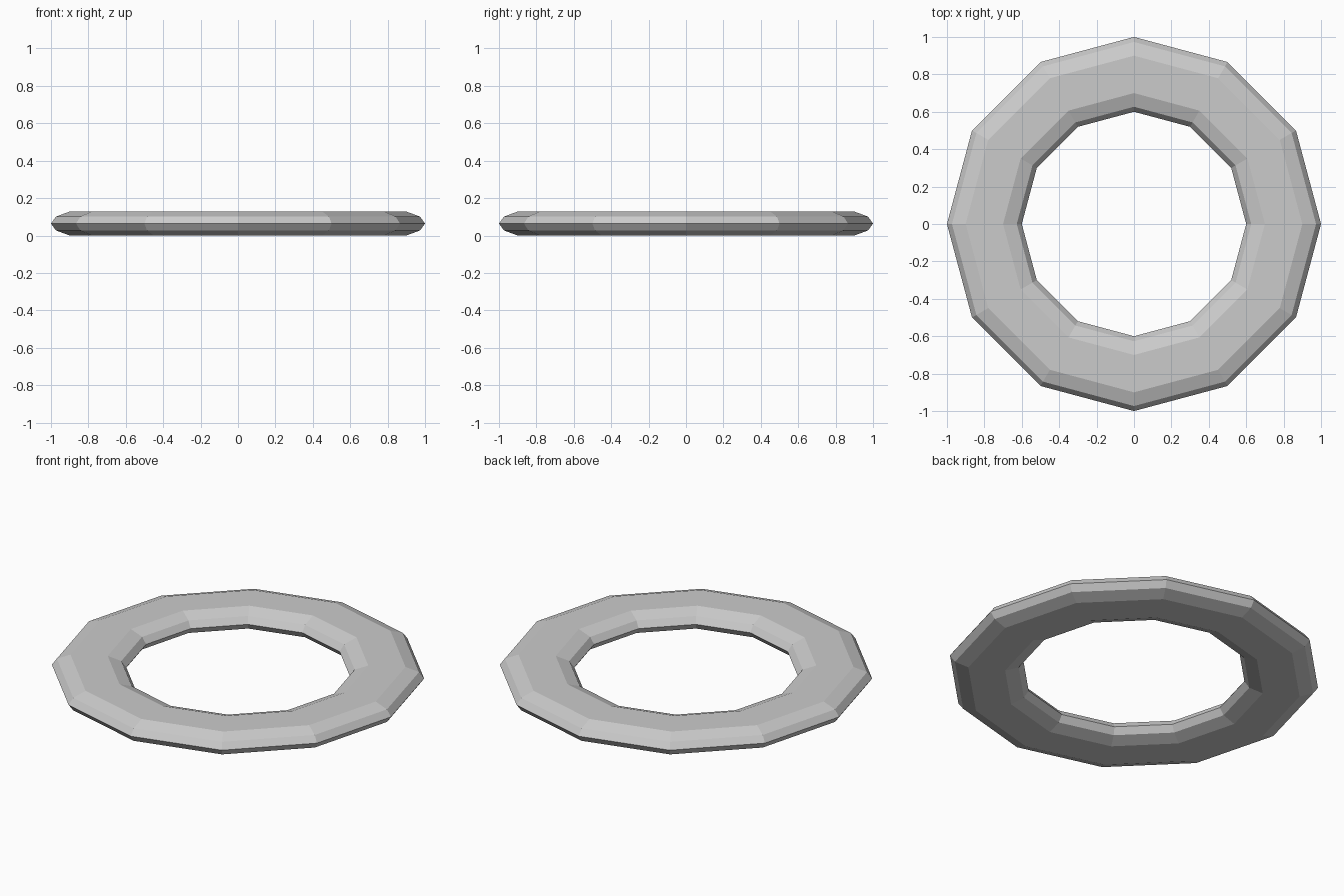
import bpy, bmesh
from math import cos, sin, radians

if "Cube" in bpy.data.objects:
    bpy.data.objects.remove(bpy.data.objects["Cube"])

SIDES = 12          # facets around the ring
RING_R = 0.8        # centre-line radius
HALF_W = 0.2        # half width of the band
HALF_H = 0.064      # half thickness of the band

# Flattened cross-section: rounded rims with flat top and bottom
angles = [0, 30, 60, 120, 150, 180, 210, 240, 300, 330]
profile = [(RING_R + HALF_W * cos(radians(a)),
            HALF_H * (1 + sin(radians(a)) / sin(radians(60)))) for a in angles]

# Sweep the cross-section around z
bm = bmesh.new()
rings = []
for i in range(SIDES):
    t = radians(360 * i / SIDES)
    rings.append([bm.verts.new((r * cos(t), r * sin(t), z)) for r, z in profile])
n = len(profile)
for i in range(SIDES):
    a, b = rings[i], rings[(i + 1) % SIDES]
    for j in range(n):
        k = (j + 1) % n
        bm.faces.new((a[j], b[j], b[k], a[k]))
bmesh.ops.recalc_face_normals(bm, faces=bm.faces)

mesh = bpy.data.meshes.new("flat_ring")
bm.to_mesh(mesh)
bm.free()
ring = bpy.data.objects.new("flat_ring", mesh)
bpy.context.collection.objects.link(ring)
